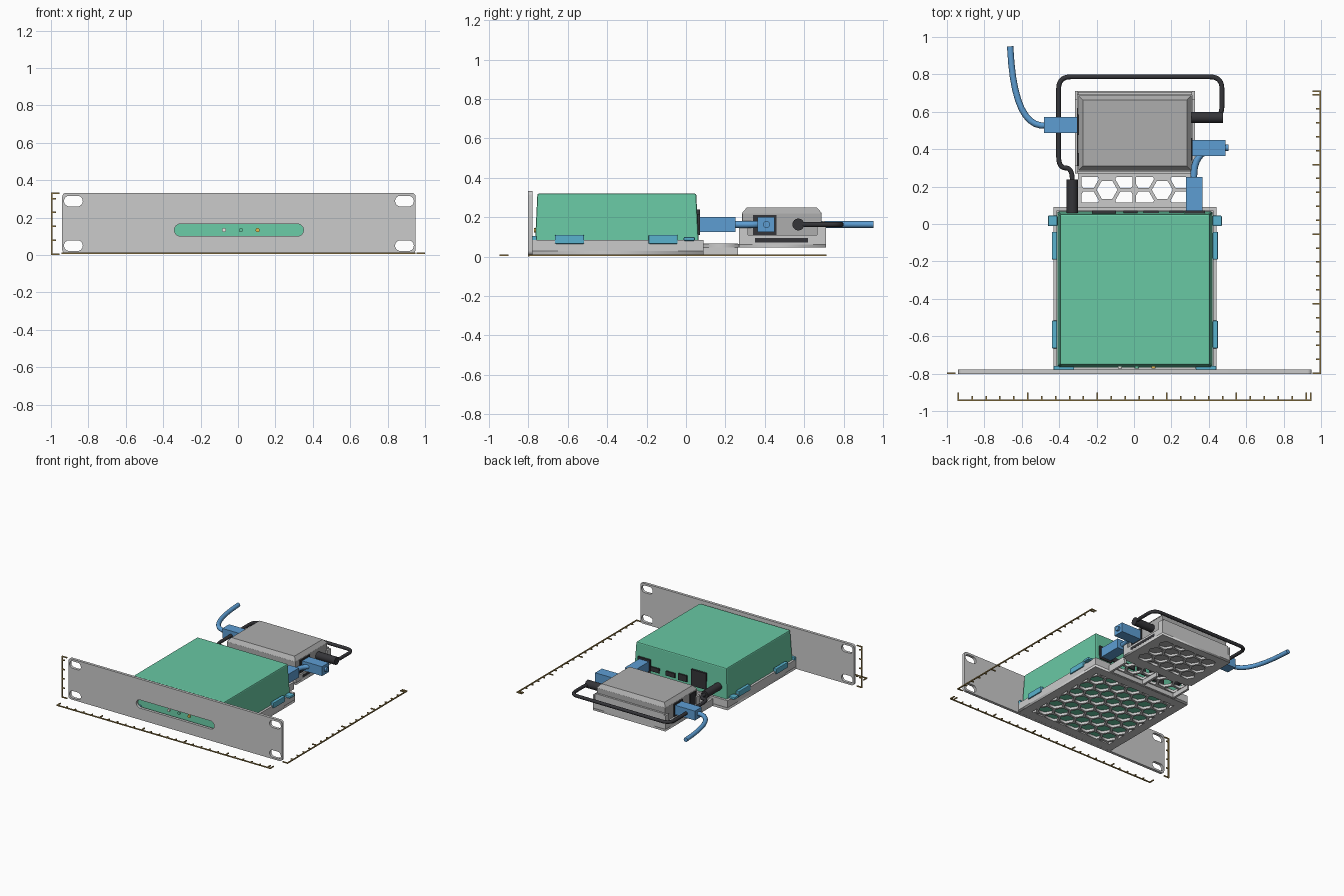
import bpy, bmesh, math
from mathutils import Vector, Matrix

if "Cube" in bpy.data.objects:
    bpy.data.objects.remove(bpy.data.objects["Cube"])


def mat(name, r, g, b):
    m = bpy.data.materials.new(name)
    m.diffuse_color = (r, g, b, 1)
    m.use_nodes = True
    m.node_tree.nodes["Principled BSDF"].inputs["Base Color"].default_value = m.diffuse_color
    return m


GREEN = mat("green", 0.14, 0.58, 0.37)
BLUE = mat("blue", 0.11, 0.34, 0.65)
CYAN = mat("cyan", 0.10, 0.45, 0.62)
DARK = mat("dark", 0.035, 0.035, 0.04)
BODY = mat("body_grey", 0.42, 0.42, 0.42)
BRASS = mat("brass", 0.38, 0.26, 0.08)
WHITE = mat("led_white", 0.85, 0.85, 0.8)
YELLOW = mat("led_yellow", 0.8, 0.5, 0.08)


def add(name, mesh, m=None):
    ob = bpy.data.objects.new(name, mesh)
    bpy.context.collection.objects.link(ob)
    if m:
        mesh.materials.clear()
        mesh.materials.append(m)
    return ob


def box(name, x0, x1, y0, y1, z0, z1, m=None, bevel=0, inset=0):
    bm = bmesh.new()
    bmesh.ops.create_cube(bm, size=1)
    for v in bm.verts:
        s = inset if v.co.z > 0 else 0
        v.co = (x1 - s if v.co.x > 0 else x0 + s,
                y1 - s if v.co.y > 0 else y0 + s,
                z1 if v.co.z > 0 else z0)
    if bevel:
        bmesh.ops.bevel(bm, geom=bm.edges[:], offset=bevel, segments=2, profile=0.5, affect='EDGES')
    me = bpy.data.meshes.new(name)
    bm.to_mesh(me)
    bm.free()
    return add(name, me, m)


def rod(name, p, q, r, m):
    p, q = Vector(p), Vector(q)
    bm = bmesh.new()
    rot = (q - p).to_track_quat('Z', 'Y').to_matrix().to_4x4()
    bmesh.ops.create_cone(bm, cap_ends=True, segments=24, radius1=r, radius2=r,
                          depth=(q - p).length, matrix=Matrix.Translation((p + q) / 2) @ rot)
    me = bpy.data.meshes.new(name)
    bm.to_mesh(me)
    bm.free()
    me.shade_smooth()
    me.set_sharp_from_angle(angle=math.radians(35))
    return add(name, me, m)


def from_curve(name, loops, m=None, cyclic=True, extrude=0, radius=0, matrix=Matrix()):
    """Filled plate with holes (radius 0) or tube along a path, as a mesh."""
    cu = bpy.data.curves.new(name, 'CURVE')
    cu.dimensions = '3D' if radius else '2D'
    if radius:
        cu.bevel_depth, cu.bevel_resolution, cu.use_fill_caps = radius, 4, True
    else:
        cu.fill_mode, cu.extrude = 'BOTH', extrude
    for pts in loops:
        sp = cu.splines.new('POLY')
        sp.points.add(len(pts) - 1)
        for sp_pt, p in zip(sp.points, pts):
            sp_pt.co = (p[0], p[1], p[2] if len(p) > 2 else 0, 1)
        sp.use_cyclic_u = cyclic
    tmp = bpy.data.objects.new(name + "_tmp", cu)
    bpy.context.collection.objects.link(tmp)
    dg = bpy.context.evaluated_depsgraph_get()
    me = bpy.data.meshes.new_from_object(tmp.evaluated_get(dg))
    bpy.data.objects.remove(tmp)
    me.transform(matrix)
    if radius:
        me.shade_smooth()
        me.set_sharp_from_angle(angle=math.radians(40))
    return add(name, me, m)


def rrect(cx, cy, w, h, r, n=6):
    pts = []
    for k, (sx, sy) in enumerate([(1, 1), (-1, 1), (-1, -1), (1, -1)]):
        for i in range(n + 1):
            a = math.pi / 2 * (k + i / n)
            pts.append((cx + sx * (w / 2 - r) + r * math.cos(a), cy + sy * (h / 2 - r) + r * math.sin(a)))
    return pts


def clip(poly, axis, limit, sign):
    out = []
    for a, b in zip(poly, poly[1:] + poly[:1]):
        da, db = sign * (limit - a[axis]), sign * (limit - b[axis])
        if da >= 0:
            out.append(a)
        if da * db < 0:
            t = da / (da - db)
            out.append((a[0] + t * (b[0] - a[0]), a[1] + t * (b[1] - a[1])))
    return out


def hexes(x0, x1, y0, y1, r=0.056, wall=0.018):
    """Honeycomb holes clipped to a rectangular window."""
    dy = r * math.sqrt(3) + wall
    dx = dy * math.sqrt(3) / 2
    cx, cy, holes = (x0 + x1) / 2, (y0 + y1) / 2, []
    for i in range(-7, 8):
        for j in range(-7, 8):
            c = (cx + i * dx, cy + (j + 0.5 * (i % 2)) * dy)
            p = [(c[0] + r * math.cos(k * math.pi / 3), c[1] + r * math.sin(k * math.pi / 3)) for k in range(6)]
            for ax, lim, s in ((0, x1, 1), (0, x0, -1), (1, y1, 1), (1, y0, -1)):
                p = clip(p, ax, lim, s) if p else p
            area = sum(a[0] * b[1] - a[1] * b[0] for a, b in zip(p, p[1:] + p[:1])) / 2
            if area > 0.0006:
                holes.append(p)
    return holes


def mesh_floor(name, x0, x1, y0, y1, z0, z1, windows):
    outer = [(x0, y0), (x1, y0), (x1, y1), (x0, y1)]
    loops = [outer] + [h for w in windows for h in hexes(*w)]
    from_curve(name, loops, extrude=(z1 - z0) / 2, matrix=Matrix.Translation((0, 0, (z0 + z1) / 2)))


def cable(name, pts, bend, radius, m, z=0.163):
    path = [Vector((*pts[0], z))]
    P = [Vector((*p, z)) for p in pts]
    for i in range(1, len(P) - 1):
        a, b, c = P[i - 1:i + 2]
        la = (a - b).length * (1 if i == 1 else 0.5)
        lc = (c - b).length * (1 if i == len(P) - 2 else 0.5)
        s = b + (a - b).normalized() * min(bend, la * 0.98)
        e = b + (c - b).normalized() * min(bend, lc * 0.98)
        path += [s * (1 - t) ** 2 + b * 2 * t * (1 - t) + e * t * t for t in [k / 10 for k in range(11)]]
    path.append(P[-1])
    from_curve(name, [path], m, cyclic=False, radius=radius)


# Rack faceplate with status window and mounting slots
holes = [rrect(0.005 + sx * 0.885, z, 0.10, 0.057, 0.028) for sx in (-1, 1) for z in (0.05, 0.288)]
from_curve("faceplate", [rrect(0.005, 0.17, 1.89, 0.325, 0.022), rrect(0.005, 0.133, 0.69, 0.065, 0.032)] + holes,
           extrude=0.011, matrix=Matrix.Translation((0, -0.79, 0)) @ Matrix.Rotation(math.pi / 2, 4, 'X'))

# Main tray
mesh_floor("tray_floor", -0.43, 0.44, -0.78, 0.09, 0.008, 0.028, [(-0.36, 0.37, -0.71, 0.02)])
box("tray_wall_left", -0.43, -0.412, -0.78, 0.09, 0.028, 0.085)
box("tray_wall_right", 0.422, 0.44, -0.78, 0.09, 0.028, 0.085)
box("tray_wall_back", -0.412, 0.422, 0.072, 0.09, 0.028, 0.085)

# Main device, its indicator lights and rear ports
box("main_device", -0.41, 0.42, -0.768, 0.066, 0.03, 0.32, GREEN, bevel=0.008, inset=0.014)
for x, m in ((-0.075, WHITE), (0.015, GREEN), (0.105, YELLOW)):
    rod("indicator_light", (x, -0.755, 0.133), (x, -0.772, 0.133), 0.011, m)
for x0, x1, z0, z1 in ((-0.225, -0.095, 0.11, 0.24), (-0.055, 0.02, 0.125, 0.175),
                       (0.05, 0.13, 0.13, 0.165), (0.19, 0.265, 0.13, 0.165), (0.27, 0.38, 0.11, 0.215)):
    box("rear_port", x0, x1, 0.045, 0.071, z0, z1, DARK)

# Clips on the tray edges
for x in (-0.425, 0.435):
    for y in (-0.665, -0.19):
        box("side_clip", x - 0.014, x + 0.014, y, y + 0.148, 0.065, 0.11, CYAN, bevel=0.005)
    s = 1 if x > 0 else -1
    box("front_clip", x - 0.055 - s * 0.05, x + 0.055 - s * 0.05, -0.779, -0.758, 0.065, 0.105, CYAN, bevel=0.004)
    box("rear_clip", x - 0.025 + s * 0.01, x + 0.025 + s * 0.01, -0.012, 0.045, 0.08, 0.1, CYAN, bevel=0.006)

# Honeycomb bridge between the trays
mesh_floor("bridge_floor", -0.30, 0.31, 0.09, 0.275, 0.045, 0.065,
           [(-0.28, -0.008, 0.115, 0.25), (0.012, 0.29, 0.115, 0.25)])
for x in (-0.30, -0.008, 0.292):
    box("bridge_rail", x, x + 0.018, 0.085, 0.265, 0.01, 0.067)
box("bridge_cross_bar", -0.30, 0.31, 0.088, 0.105, 0.01, 0.067)

# Rear tray with low walls and taller corner posts
mesh_floor("rear_tray_floor", -0.315, 0.325, 0.27, 0.71, 0.045, 0.062, [(-0.25, 0.26, 0.33, 0.65)])
box("rear_tray_back", -0.315, 0.325, 0.69, 0.71, 0.062, 0.11)
box("rear_tray_front", -0.315, 0.325, 0.27, 0.284, 0.062, 0.11)
for x in (-0.315, 0.311):
    box("rear_tray_wall", x, x + 0.014, 0.284, 0.69, 0.062, 0.11)
    box("wall_slot", x - 0.001, x + 0.015, 0.35, 0.62, 0.072, 0.095, DARK)
    for y in (0.27, 0.665):
        box("corner_post", x, x + 0.014, y, y + 0.045, 0.11, 0.17)
box("back_retainer", -0.30, 0.31, 0.69, 0.705, 0.11, 0.18)

# Power adapter body with chamfered lid
box("adapter_body", -0.298, 0.308, 0.285, 0.688, 0.064, 0.225, BODY, bevel=0.006)
box("adapter_lid", -0.298, 0.308, 0.285, 0.688, 0.222, 0.25, BODY, inset=0.024)
for name, x0, x1, y0, y1 in (("adapter_port_right", 0.29, 0.314, 0.34, 0.46), ("adapter_port_left", -0.305, -0.28, 0.475, 0.585),
                             ("adapter_vent_left", -0.305, -0.28, 0.31, 0.38)):
    box(name, x0, x1, y0, y1, 0.11, 0.212, DARK)

# Network plugs and cables
for x0, x1, y0, y1 in ((0.31, 0.49, 0.363, 0.449), (-0.48, -0.30, 0.487, 0.573), (0.279, 0.365, 0.066, 0.25)):
    box("network_plug", x0, x1, y0, y1, 0.125, 0.2, BLUE)
cable("patch_cable", [(0.32, 0.22), (0.32, 0.408), (0.505, 0.408)], 0.15, 0.018, BLUE)
cable("uplink_cable", [(-0.46, 0.528), (-0.64, 0.50), (-0.662, 0.95)], 0.45, 0.017, BLUE)

# Power plugs and the looping power cable
rod("power_plug_right", (0.30, 0.57, 0.163), (0.475, 0.57, 0.163), 0.03, DARK)
rod("power_plug_left", (-0.33, 0.06, 0.163), (-0.33, 0.237, 0.163), 0.03, DARK)
cable("power_cable", [(0.43, 0.57), (0.47, 0.57), (0.47, 0.787), (-0.403, 0.787), (-0.403, 0.30),
                      (-0.33, 0.30), (-0.33, 0.2)], 0.065, 0.013, DARK)


# Measuring rulers with a tick per unit and longer fifth ticks
def ruler(name, start, along, tick, length, step=0.0744):
    a, t, o = Vector(along), Vector(tick), Vector(start)

    def bar(part, p, q):
        lo = [min(u, v) - 0.004 for u, v in zip(p, q)]
        hi = [max(u, v) + 0.004 for u, v in zip(p, q)]
        box(part, lo[0], hi[0], lo[1], hi[1], lo[2], hi[2], BRASS)
    bar(name, o, o + a * length)
    n = int(length / step + 1e-6)
    for d, i in [(k * step, k) for k in range(n + 1)] + [(length, 0)]:
        bar(name + "_tick", o + a * d, o + a * d + t * (0.038 if i % 5 == 0 else 0.018))


ruler("width_ruler", (-0.94, -0.942, 0.008), (1, 0, 0), (0, 1, 0), 1.885)
ruler("depth_ruler", (0.996, -0.798, 0.008), (0, 1, 0), (-1, 0, 0), 1.508)
ruler("height_ruler", (-0.996, -0.798, 0.004), (0, 0, 1), (1, 0, 0), 0.325)
